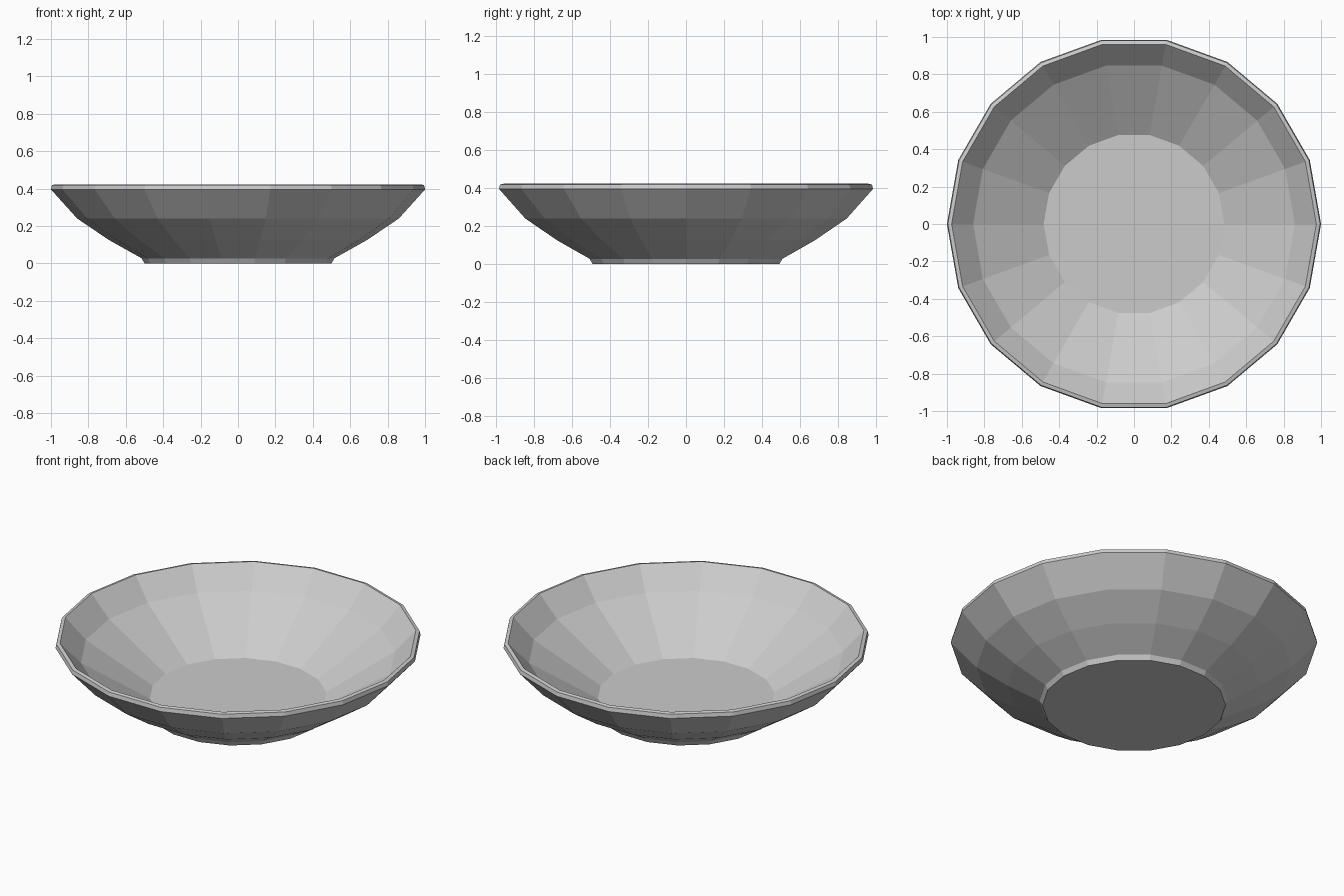
import bpy, bmesh, math

if "Cube" in bpy.data.objects:
    bpy.data.objects.remove(bpy.data.objects["Cube"])

SIDES = 18

clay = bpy.data.materials.new("plain grey")
clay.diffuse_color = (0.6, 0.6, 0.6, 1)
clay.use_nodes = True
clay.node_tree.nodes["Principled BSDF"].inputs["Base Color"].default_value = clay.diffuse_color

# Cross-section (radius, height): foot, outer wall, rim, inner wall, floor
profile = [(0.50, 0.0), (0.515, 0.027), (0.69, 0.125), (0.86, 0.24),
           (1.0, 0.395), (0.995, 0.418), (0.975, 0.423),
           (0.86, 0.30), (0.483, 0.07)]

# Bowl: rings of the profile joined by flat quads
bm = bmesh.new()
rings = []
for r, z in profile:
    rings.append([bm.verts.new((r * math.cos(math.tau * i / SIDES),
                                r * math.sin(math.tau * i / SIDES), z))
                  for i in range(SIDES)])
for low, high in zip(rings, rings[1:]):
    for i in range(SIDES):
        j = (i + 1) % SIDES
        bm.faces.new((low[i], low[j], high[j], high[i]))

# Underside and inner floor
bm.faces.new(rings[0][::-1])
bm.faces.new(rings[-1])

mesh = bpy.data.meshes.new("bowl")
bm.to_mesh(mesh)
bm.free()
mesh.materials.append(clay)
bowl = bpy.data.objects.new("bowl", mesh)
bpy.context.collection.objects.link(bowl)
